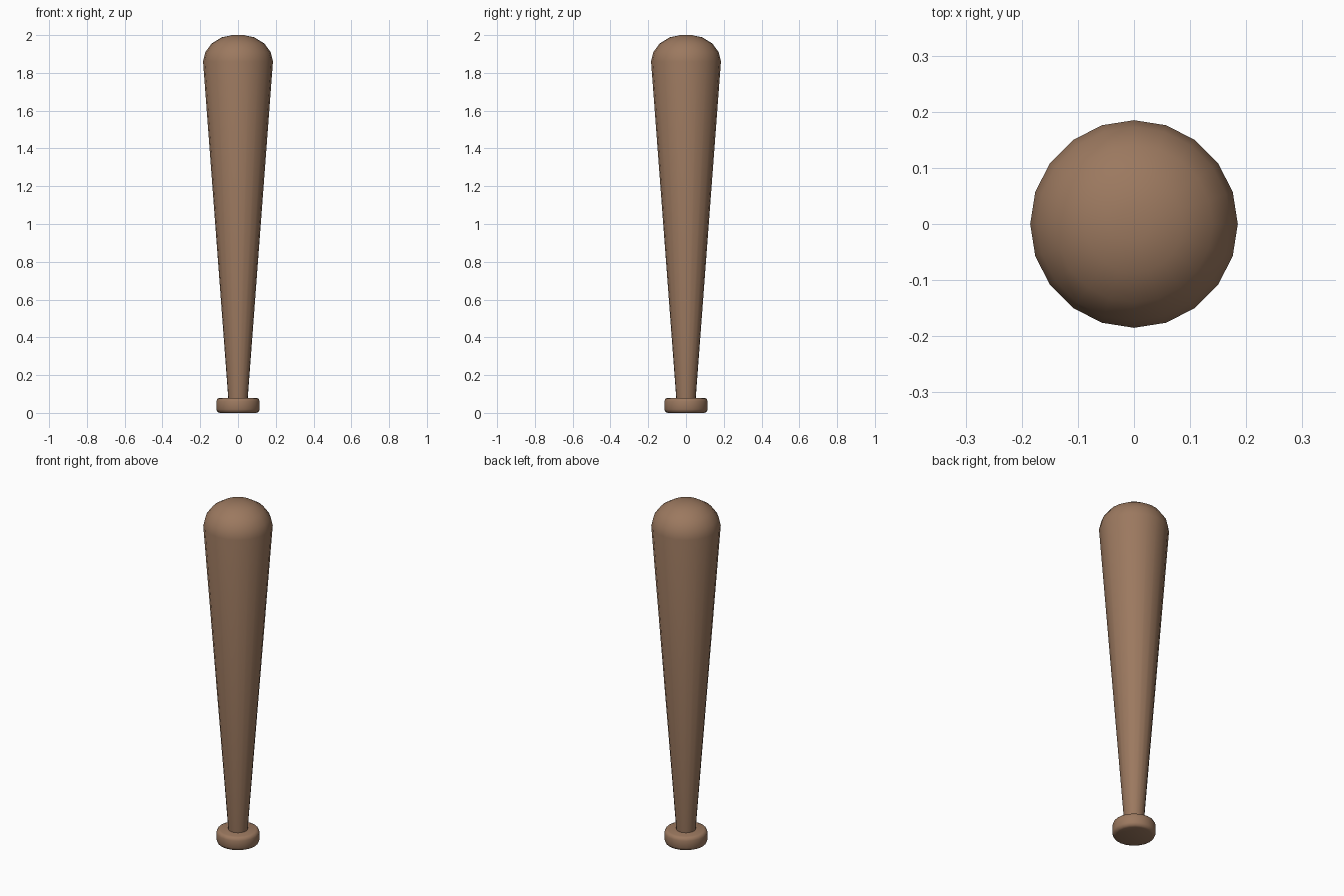
import bpy, bmesh
from math import cos, sin, tau, radians

if "Cube" in bpy.data.objects:
    bpy.data.objects.remove(bpy.data.objects["Cube"])

SIDES = 20

wood = bpy.data.materials.new("brown_wood")
wood.diffuse_color = (0.33, 0.19, 0.115, 1)
wood.use_nodes = True
wood.node_tree.nodes["Principled BSDF"].inputs["Base Color"].default_value = wood.diffuse_color


def lathe(name, profile):
    """Revolve a bottom-to-top (radius, z) profile about z and cap both ends."""
    bm = bmesh.new()
    rings = [[bm.verts.new((r * cos(tau * i / SIDES), r * sin(tau * i / SIDES), z))
              for i in range(SIDES)] for r, z in profile]
    for low, high in zip(rings, rings[1:]):
        for i in range(SIDES):
            j = (i + 1) % SIDES
            bm.faces.new((low[i], low[j], high[j], high[i]))
    bm.faces.new(rings[0][::-1])
    bm.faces.new(rings[-1])
    mesh = bpy.data.meshes.new(name)
    bm.to_mesh(mesh)
    bm.free()
    mesh.materials.append(wood)
    obj = bpy.data.objects.new(name, mesh)
    bpy.context.collection.objects.link(obj)
    bpy.ops.object.select_all(action='DESELECT')
    obj.select_set(True)
    bpy.context.view_layer.objects.active = obj
    bpy.ops.object.shade_smooth_by_angle(angle=radians(50))


# Tapered barrel with rounded tip
lathe("barrel", [(0.051, 0.07), (0.185, 1.86), (0.173, 1.91), (0.14, 1.955),
                 (0.087, 1.988), (0.03, 2.0)])

# Knob with rounded rims at the grip end
lathe("knob", [(0.096, 0.0), (0.109, 0.005), (0.115, 0.019),
               (0.115, 0.061), (0.109, 0.075), (0.096, 0.08)])
